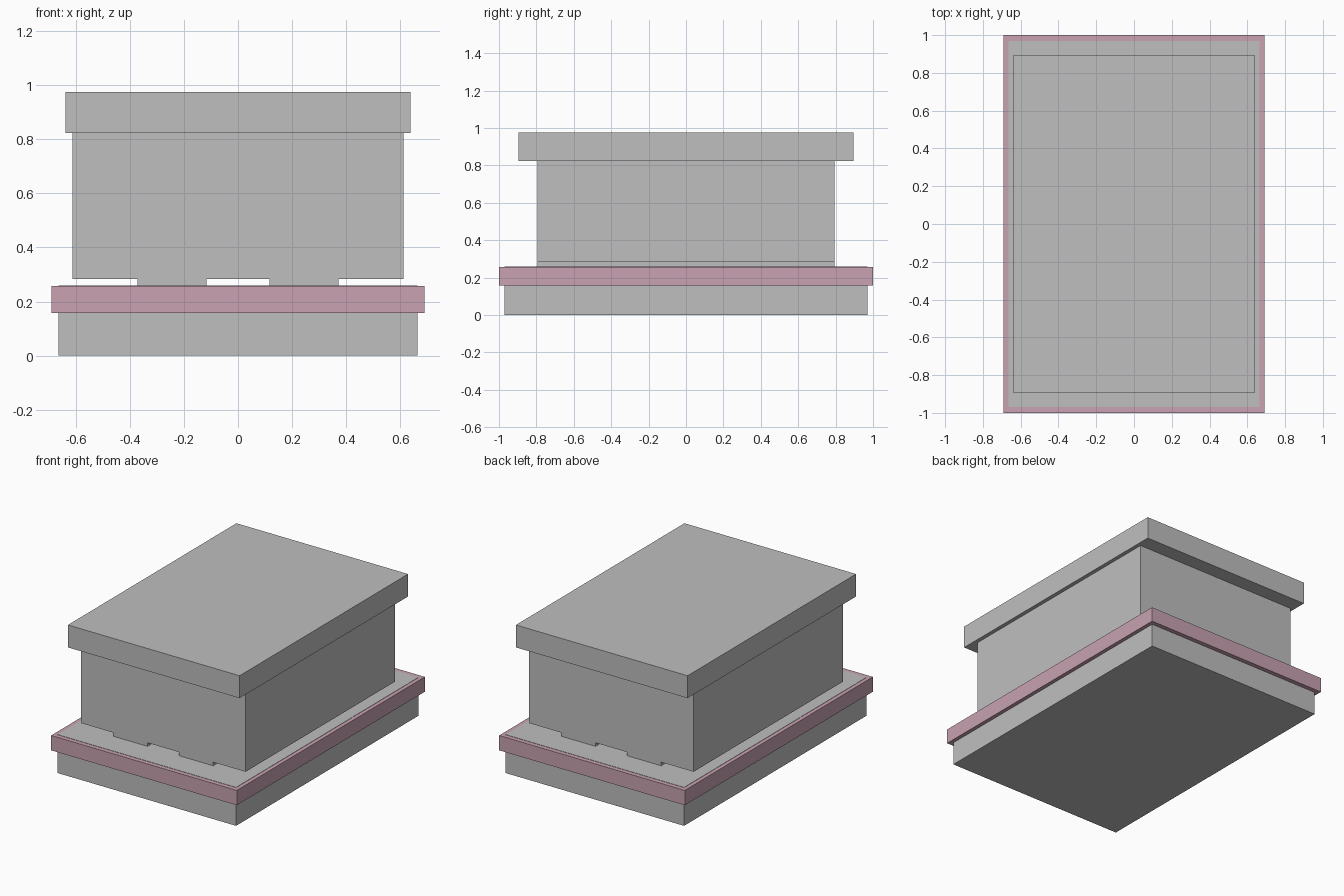
import bpy

cube = bpy.data.objects.get("Cube")
if cube:
    bpy.data.objects.remove(cube, do_unlink=True)


def make_material(name, color):
    mat = bpy.data.materials.new(name)
    mat.use_nodes = True
    mat.diffuse_color = color
    mat.node_tree.nodes["Principled BSDF"].inputs["Base Color"].default_value = color
    return mat


grey = make_material("light grey", (0.52, 0.52, 0.52, 1))
pink = make_material("dusty pink", (0.58, 0.36, 0.44, 1))


def box(name, half_x, half_y, bottom, top, mat, x=0):
    bpy.ops.mesh.primitive_cube_add(size=2, location=(x, 0, (bottom + top) / 2))
    obj = bpy.context.object
    obj.name = name
    obj.scale = (half_x, half_y, (top - bottom) / 2)
    bpy.ops.object.transform_apply(location=False, rotation=False, scale=True)
    obj.data.materials.append(mat)
    return obj


# Base block rises through the pink tray and just covers its top
box("base", 0.665, 0.97, 0, 0.259, grey)
box("tray_rim", 0.691, 1.0, 0.157, 0.257, pink)

# Two full-length runners carry the body above the tray
for side, sign in (("left", 1), ("right", -1)):
    box(side + "_runner", 0.1275, 0.795, 0.257, 0.283, grey, x=sign * 0.2445)

# Main body and overhanging lid
box("body", 0.613, 0.795, 0.283, 0.824, grey)
box("lid", 0.639, 0.896, 0.824, 0.975, grey)
